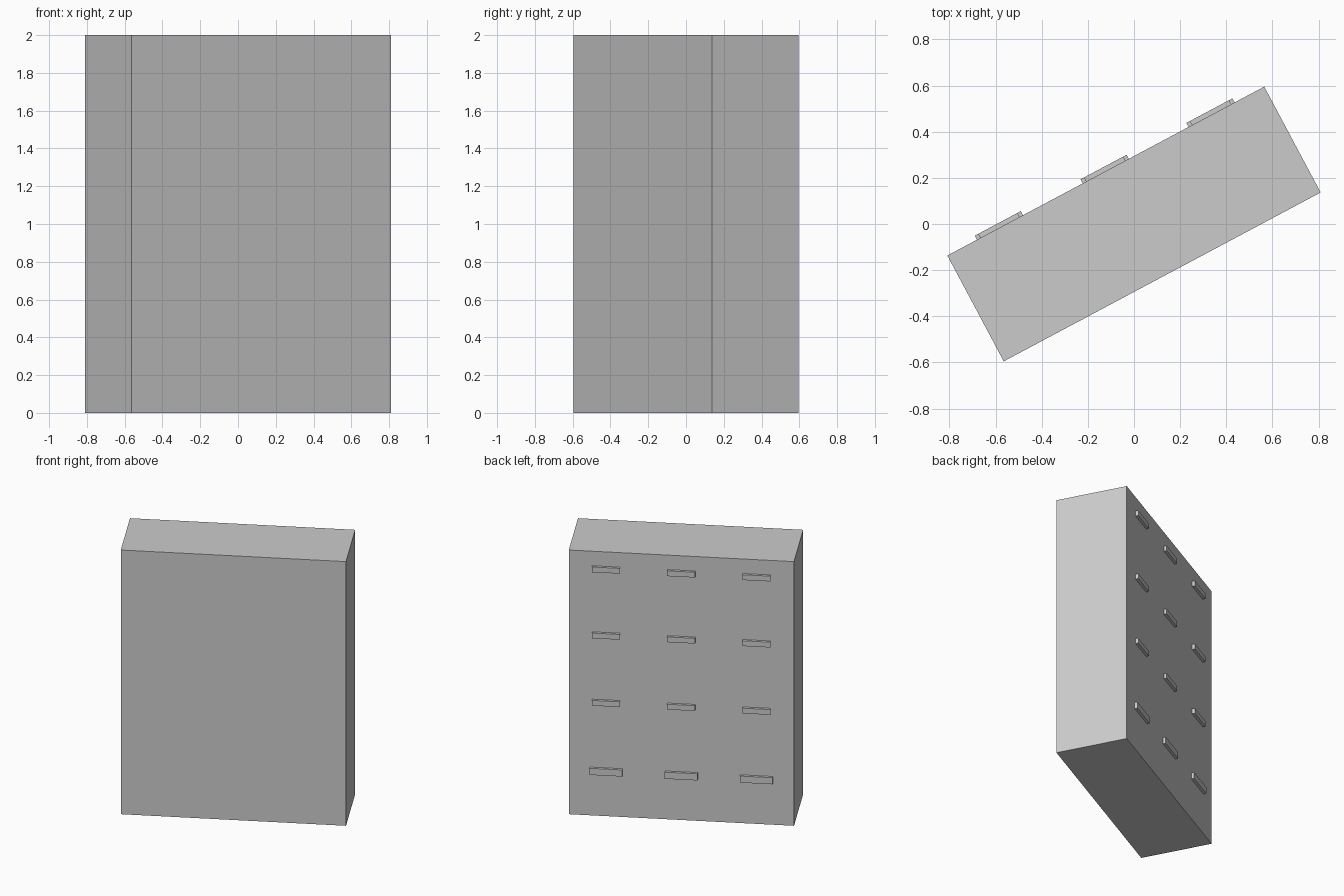
import bpy
from math import radians
from mathutils import Matrix

if "Cube" in bpy.data.objects:
    bpy.data.objects.remove(bpy.data.objects["Cube"])

# Everything is laid out square, then turned about z
TURN = Matrix.Rotation(radians(28.05), 4, 'Z')
WIDTH, DEPTH, HEIGHT = 1.557, 0.52, 2.0


def box(name, size, centre):
    bpy.ops.mesh.primitive_cube_add(size=1)
    ob = bpy.context.object
    ob.name = name
    ob.data.transform(TURN @ Matrix.Translation(centre) @ Matrix.Diagonal((*size, 1)))
    return ob


# Cabinet body
box("cabinet_body", (WIDTH, DEPTH, HEIGHT), (0, 0, HEIGHT / 2))

# Drawer handles: rows of (height, handle width, handle thickness)
rows = [(0.34, 0.226, 0.05), (0.86, 0.193, 0.04), (1.37, 0.193, 0.04), (1.87, 0.193, 0.04)]
for r, (z, w, h) in enumerate(rows, 1):
    for c, x in enumerate((-0.52, 0, 0.52), 1):
        box(f"drawer_handle_{r}_{c}", (w, 0.02, h), (x, DEPTH / 2 + 0.01, z))
